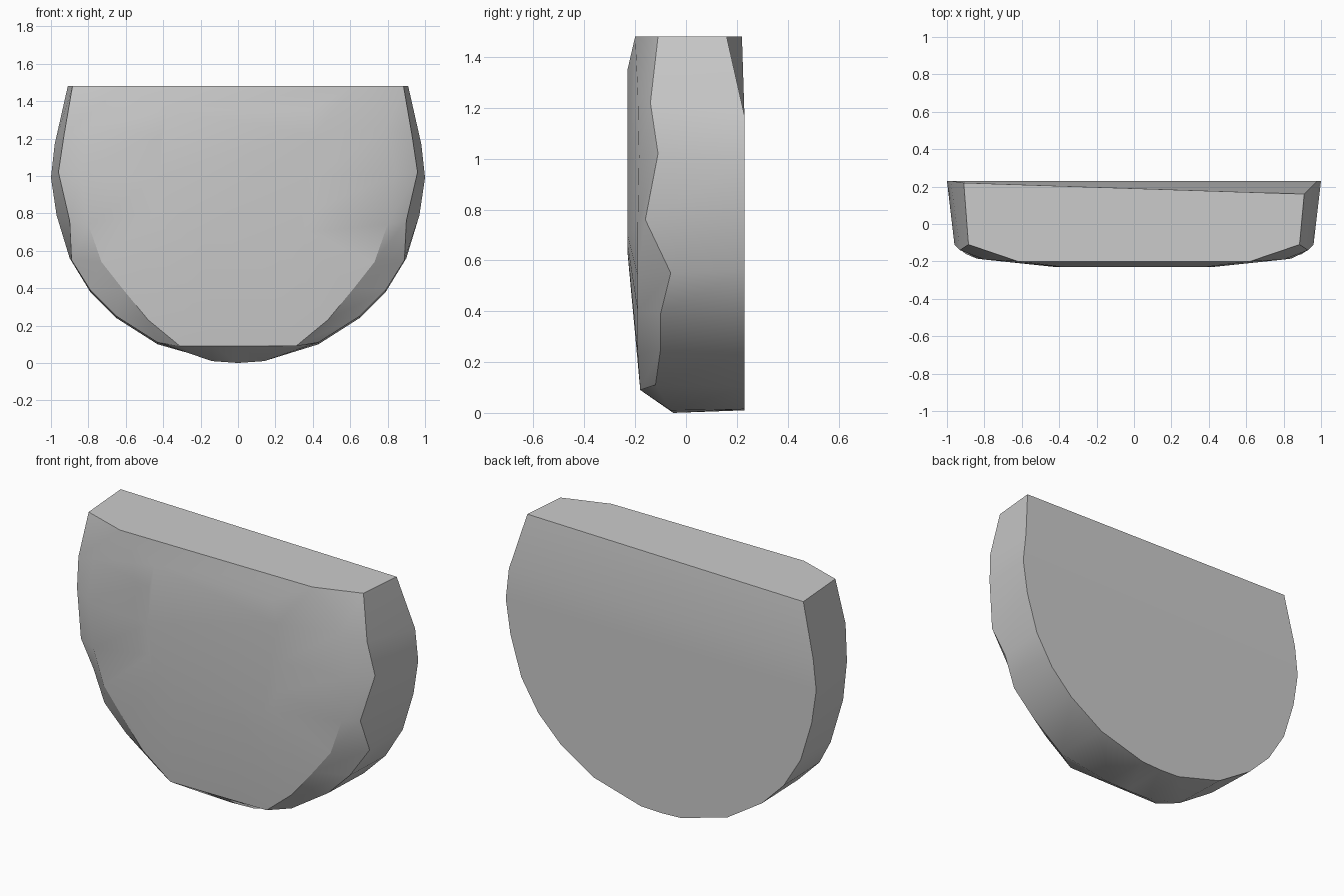
import bpy
import bmesh
import math
from mathutils import Vector

# Remove the default cube only
cube = bpy.data.objects.get("Cube")
if cube:
    bpy.data.objects.remove(cube, do_unlink=True)


def make_material(name, colour):
    mat = bpy.data.materials.new(name)
    mat.use_nodes = True
    mat.diffuse_color = colour
    mat.node_tree.nodes["Principled BSDF"].inputs["Base Color"].default_value = colour
    return mat


def add_ring(bm, half):
    """Mirror a half outline, running from top corner to bottom centre, across x."""
    left = [(-x, y, z) for x, y, z in reversed(half[:-1])]
    return [bm.verts.new(Vector(point)) for point in half + left]


def bridge(bm, outer, inner):
    """Join two open outlines with a band of quads."""
    for i in range(len(outer) - 1):
        bm.faces.new((outer[i], outer[i + 1], inner[i + 1], inner[i]))


# Half outlines from the back edge to the flat middle of the front
BACK_Y, FRONT_Y = 0.23, -0.23
back_half = [(x, BACK_Y, z) for x, z in (
    (0.91, 1.48), (0.98, 1.17), (1, 0.99), (0.97, 0.79), (0.9, 0.56),
    (0.79, 0.38), (0.65, 0.24), (0.43, 0.1), (0.13, 0.015), (0, 0.01))]
shoulder_half = [
    (0.885, -0.11, 1.48), (0.93, -0.14, 1.22), (0.96, -0.11, 1.02),
    (0.9, -0.16, 0.76), (0.89, -0.06, 0.55), (0.79, -0.1, 0.39),
    (0.65, -0.1, 0.25), (0.43, -0.12, 0.11), (0.14, -0.06, 0.01), (0, -0.05, 0)]
rim_half = [
    (0.62, -0.2, 1.48), (0.8, -0.19, 1.26), (0.84, -0.185, 1.01),
    (0.8, -0.19, 0.74), (0.73, -0.19, 0.54), (0.62, -0.19, 0.4),
    (0.48, -0.19, 0.23), (0.31, -0.18, 0.09), (0.14, -0.18, 0.09), (0, -0.18, 0.09)]
face_half = [(x, FRONT_Y, z) for x, z in (
    (0.38, 1.35), (0.41, 1.22), (0.42, 1), (0.41, 0.82), (0.38, 0.7),
    (0.32, 0.66), (0.24, 0.64), (0.16, 0.63), (0.08, 0.63), (0, 0.63))]

# Loft the outlines into the side wall, bevel and front
bm = bmesh.new()
back, shoulder, rim, face = [
    add_ring(bm, half) for half in (back_half, shoulder_half, rim_half, face_half)]
for outer, inner in ((back, shoulder), (shoulder, rim), (rim, face)):
    bridge(bm, outer, inner)

# Uneven chamfer along the top of the back
back[0].co.y = 0.16
back[-1].co.y = 0.22

# Flat front, front lip, flat top, chamfer and flat back
bm.faces.new(face)
bm.faces.new((rim[0], rim[-1], face[-1], face[0]))
bm.faces.new((back[0], shoulder[0], rim[0], rim[-1], shoulder[-1], back[-1]))
bm.faces.new((back[0], back[-1], back[-2], back[1]))
bm.faces.new(back[1:-1])
bmesh.ops.recalc_face_normals(bm, faces=bm.faces[:])

mesh = bpy.data.meshes.new("half_disc")
bm.to_mesh(mesh)
bm.free()
mesh.materials.append(make_material("light grey", (0.6, 0.6, 0.6, 1)))
half_disc = bpy.data.objects.new("half_disc", mesh)
bpy.context.collection.objects.link(half_disc)

# Soft shading with crisp outer edges
for other in bpy.context.selected_objects:
    other.select_set(False)
half_disc.select_set(True)
bpy.context.view_layer.objects.active = half_disc
bpy.ops.object.shade_smooth_by_angle(angle=math.radians(30))
